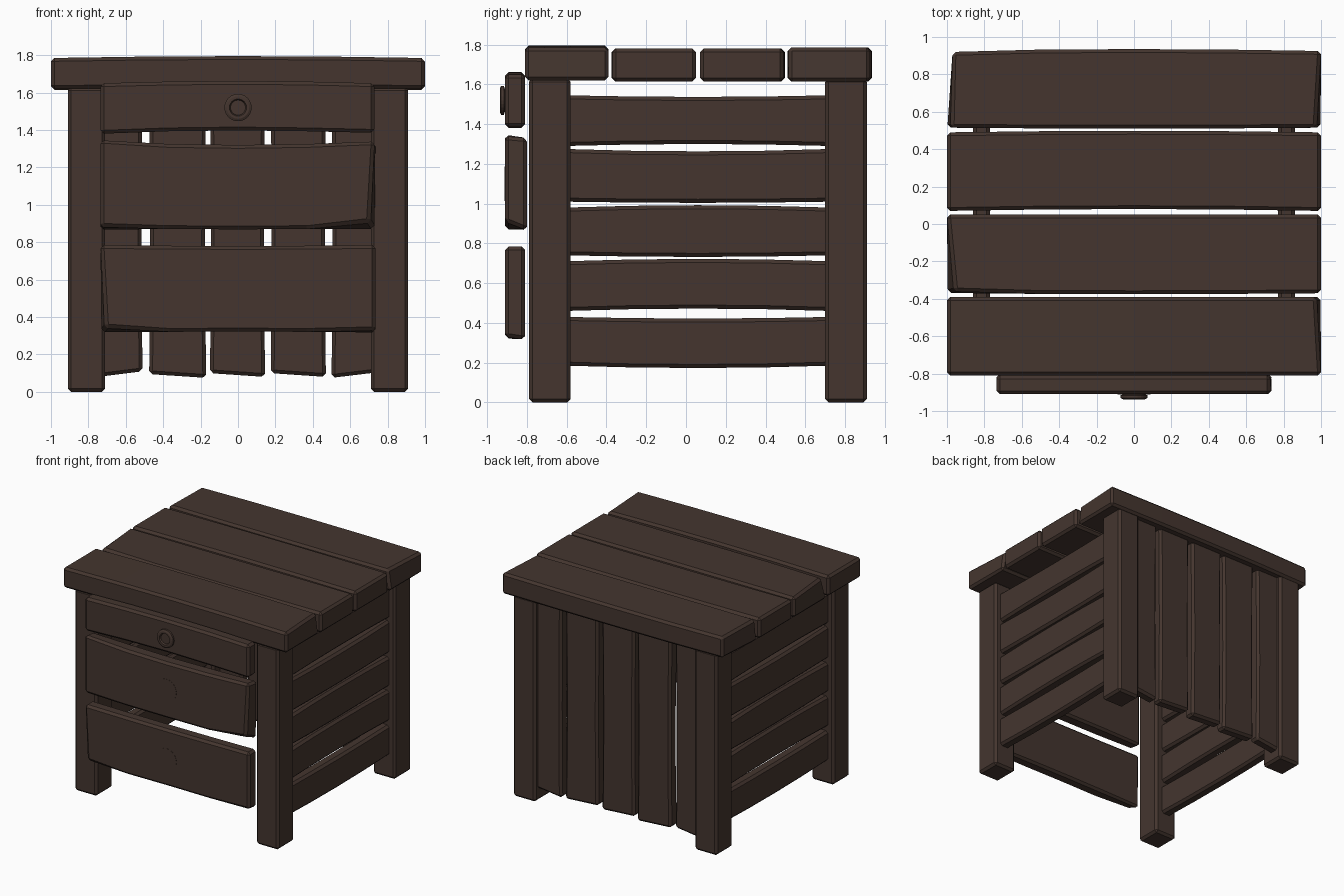
import bpy, bmesh, math
from mathutils import Vector

if "Cube" in bpy.data.objects:
    bpy.data.objects.remove(bpy.data.objects["Cube"])

wood = bpy.data.materials.new("dark_brown_wood")
wood.diffuse_color = (0.058, 0.036, 0.028, 1)
wood.use_nodes = True
wood.node_tree.nodes["Principled BSDF"].inputs["Base Color"].default_value = wood.diffuse_color


def finish(name, bm):
    bmesh.ops.recalc_face_normals(bm, faces=bm.faces[:])
    me = bpy.data.meshes.new(name)
    bm.to_mesh(me)
    bm.free()
    me.materials.append(wood)
    ob = bpy.data.objects.new(name, me)
    bpy.context.collection.objects.link(ob)
    return ob


def plank(name, x, y, z, along, across, bow=(0, 0), tweaks=(), bevel=0.018, segs=4):
    """Worn board: ranges per axis, bow of its low/high edge, moved corners."""
    lo, hi = Vector((x[0], y[0], z[0])), Vector((x[1], y[1], z[1]))
    b, c = (along + 1) % 3, (along + 2) % 3
    bm = bmesh.new()
    rings = []
    for i in range(segs + 1):
        t = i / segs
        ring = []
        for sb, sc in ((0, 0), (1, 0), (1, 1), (0, 1)):
            p = Vector()
            p[along] = lo[along] + (hi[along] - lo[along]) * t
            p[b] = (lo[b], hi[b])[sb]
            p[c] = (lo[c], hi[c])[sc]
            side = sb if across == b else sc
            p[across] += bow[side] * 4 * t * (1 - t)
            s = [0, 0, 0]
            s[b], s[c] = sb, sc
            # corner moves act on the end ring they belong to
            if i in (0, segs):
                s[along] = 1 if i else 0
                for corner, move in tweaks:
                    if all(k is None or k == s[n] for n, k in enumerate(corner)):
                        p += Vector(move)
            ring.append(bm.verts.new(p))
        rings.append(ring)
    for r0, r1 in zip(rings, rings[1:]):
        for k in range(4):
            bm.faces.new((r0[k], r0[(k + 1) % 4], r1[(k + 1) % 4], r1[k]))
    bm.faces.new(rings[0])
    bm.faces.new(rings[-1])
    ob = finish(name, bm)
    m = ob.modifiers.new("worn_edges", 'BEVEL')
    m.width, m.segments = bevel, 1
    m.limit_method, m.angle_limit = 'ANGLE', math.radians(40)
    return ob


def lathe(name, cz, profile, n=24):
    """Round part turned about the y axis at height cz; profile is (radius, y)."""
    bm = bmesh.new()
    rings = [[bm.verts.new((r * math.cos(2 * math.pi * k / n), y,
                            cz + r * math.sin(2 * math.pi * k / n))) for k in range(n)]
             for r, y in profile]
    for a, b in zip(rings, rings[1:]):
        for k in range(n):
            bm.faces.new((a[k], a[(k + 1) % n], b[(k + 1) % n], b[k]))
    bm.faces.new(rings[0])
    bm.faces.new(rings[-1])
    return finish(name, bm)


N = None
# four legs
for sx, side in ((-1, "left"), (1, "right")):
    xs = tuple(sorted((sx * 0.71, sx * 0.91)))
    plank("front_leg_" + side, xs, (-0.79, -0.58), (0, 1.63), 2, 0)
    plank("back_leg_" + side, xs, (0.70, 0.91), (0, 1.63), 2, 0)

# table top boards, front to back
plank("top_board_1", (-1, 1), (-0.81, -0.39), (1.62, 1.785), 0, 2, (0.005, 0.01),
      [((1, 1, 1), (-0.025, 0, 0))])
plank("top_board_2", (-1, 1), (-0.37, 0.05), (1.615, 1.78), 0, 1, (-0.005, 0),
      [((0, 0, 1), (0.04, 0.01, 0))])
plank("top_board_3", (-1, 1), (0.07, 0.49), (1.615, 1.78), 0, 1, (0.01, 0.008))
plank("top_board_4", (-1, 1), (0.515, 0.925), (1.615, 1.785), 0, 1, (-0.005, 0.01),
      [((0, 1, N), (0.03, -0.005, 0)), ((0, 0, 1), (0.02, 0, 0)), ((1, 0, 1), (-0.025, 0, 0))])

# horizontal side slats
levels = [((0.185, 0.43), (-0.012, -0.008)), ((0.46, 0.71), (0.012, 0.012)),
          ((0.74, 0.98), (-0.008, 0.012)), ((1.01, 1.275), (-0.006, -0.012)),
          ((1.29, 1.545), (0.01, -0.008))]
for sx, side in ((-1, "left"), (1, "right")):
    for i, (zr, bow) in enumerate(levels):
        plank(f"side_slat_{side}_{i + 1}", tuple(sorted((sx * 0.77, sx * 0.86))),
              (-0.61, 0.73), zr, 1, 2, bow)

# vertical back slats with uneven lower ends (z at left, z at right)
backs = [(-0.75, -0.51, 0.08, 0.11), (-0.475, -0.17, 0.095, 0.075),
         (-0.15, 0.145, 0.10, 0.08), (0.175, 0.47, 0.10, 0.08),
         (0.50, 0.75, 0.075, 0.105)]
for i, (x0, x1, zl, zr) in enumerate(backs):
    plank(f"back_slat_{i + 1}", (x0, x1), (0.785, 0.875), (0, 1.63), 2, 0, (0.005, -0.006),
          [((0, N, 0), (0, 0, zl)), ((1, N, 0), (0, 0, zr))])

# drawer fronts
plank("drawer_front_top", (-0.735, 0.73), (-0.91, -0.81), (1.38, 1.65), 0, 2, (0.018, 0.012),
      [((1, N, 0), (0.0, 0, 0.005))])
plank("drawer_front_middle", (-0.735, 0.735), (-0.91, -0.80), (0.875, 1.34), 0, 2, (-0.006, -0.02),
      [((1, 0, 0), (-0.03, 0, 0.035)), ((1, 0, 1), (-0.005, 0, 0)), ((N, 1, N), (0, 0, -0.01)),
       ((0, 0, N), (0, 0, 0.008))])
plank("drawer_front_bottom", (-0.735, 0.735), (-0.91, -0.81), (0.315, 0.785), 0, 2, (0.008, -0.005),
      [((0, 0, 0), (0.025, 0, 0.03)), ((1, 0, 0), (0, 0, 0.015))])

# round knobs: one raised with a groove, two worn nearly flush
lathe("drawer_knob_top", 1.52, [(0.055, -0.88), (0.06, -0.912), (0.073, -0.916), (0.073, -0.93),
                                (0.06, -0.937), (0.046, -0.937), (0.04, -0.925)])
lathe("drawer_knob_middle", 1.10, [(0.088, -0.88), (0.088, -0.912)])
lathe("drawer_knob_bottom", 0.54, [(0.088, -0.88), (0.088, -0.911)])
